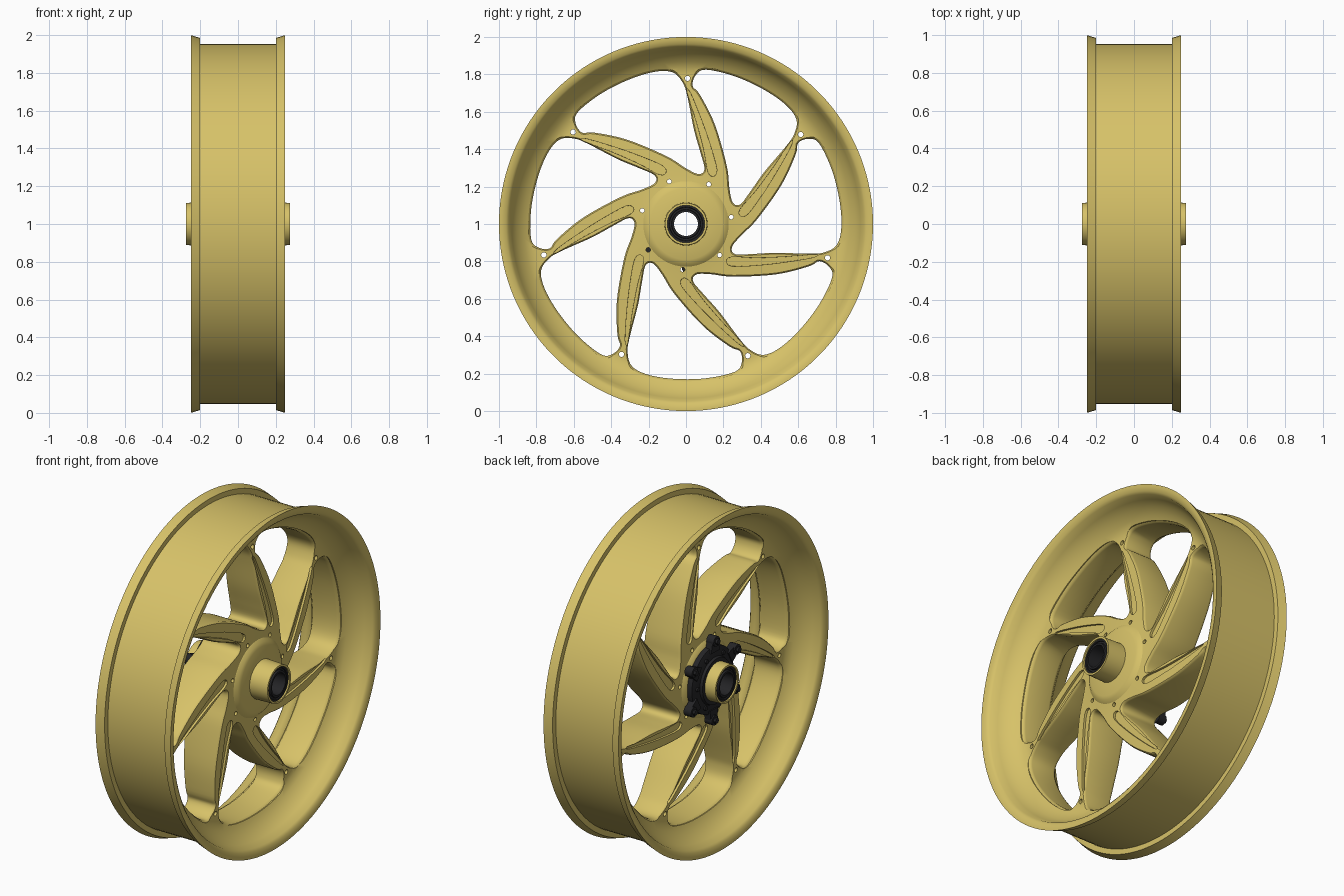
import bpy, bmesh, math
from mathutils import Vector

if "Cube" in bpy.data.objects:
    bpy.data.objects.remove(bpy.data.objects["Cube"], do_unlink=True)

SPOKES = 7
STEP = 2 * math.pi / SPOKES


def material(name, rgb, rough):
    m = bpy.data.materials.new(name)
    m.use_nodes = True
    m.diffuse_color = (*rgb, 1)
    bsdf = m.node_tree.nodes["Principled BSDF"]
    bsdf.inputs["Base Color"].default_value = (*rgb, 1)
    bsdf.inputs["Roughness"].default_value = rough
    return m


GOLD = material("gold", (0.68, 0.54, 0.14), 0.5)
BLACK = material("black", (0.018, 0.018, 0.02), 0.5)


def loft(bm, rings, loop=False):
    """Skin closed rings; join last to first when loop, else cap both ends."""
    vs = [[bm.verts.new(p) for p in ring] for ring in rings]
    n = len(vs[0])
    for a in range(len(vs) if loop else len(vs) - 1):
        r, s = vs[a], vs[(a + 1) % len(vs)]
        for i in range(n):
            j = (i + 1) % n
            bm.faces.new((r[i], r[j], s[j], s[i]))
    if not loop:
        bm.faces.new(vs[0])
        bm.faces.new(vs[-1])


def finish(bm, name, mat, triangulate=False):
    bmesh.ops.recalc_face_normals(bm, faces=bm.faces)
    if triangulate:
        bmesh.ops.triangulate(bm, faces=bm.faces)
    bmesh.ops.translate(bm, verts=bm.verts, vec=(0, 0, 1))
    me = bpy.data.meshes.new(name)
    bm.to_mesh(me)
    bm.free()
    me.materials.append(mat)
    ob = bpy.data.objects.new(name, me)
    bpy.context.collection.objects.link(ob)
    return ob


def smooth(ob, angle=32):
    bpy.ops.object.select_all(action='DESELECT')
    ob.select_set(True)
    bpy.context.view_layer.objects.active = ob
    bpy.ops.object.shade_smooth_by_angle(angle=math.radians(angle))


def turn(p, a):
    c, s = math.cos(a), math.sin(a)
    return (p[0] * c - p[1] * s, p[0] * s + p[1] * c)


def lathe(bm, profile, segments):
    """Revolve a closed (x, radius) profile about the x axis."""
    loft(bm, [[(x, *turn((r, 0), 2 * math.pi * k / segments)) for x, r in profile]
              for k in range(segments)], loop=True)


def cylinder(bm, y, z, r, x0, x1, n=16):
    ring = [turn((r, 0), 2 * math.pi * k / n) for k in range(n)]
    loft(bm, [[(x, y + a, z + b) for a, b in ring] for x in (x0, x1)])


def spline(pts, sub):
    """Closed smooth curve through 2D points."""
    out, n = [], len(pts)
    p = [Vector(q) for q in pts]
    for i in range(n):
        a, b, c, d = (p[(i + k - 1) % n] for k in range(4))
        for k in range(sub):
            t = k / sub
            out.append(0.5 * (2 * b + (c - a) * t + (2 * a - 5 * b + 4 * c - d) * t * t
                              + (3 * b - a - 3 * c + d) * t ** 3))
    return out


def grow(pts, d):
    """Offset a clockwise outline outward."""
    out = []
    for i, p in enumerate(pts):
        t = (pts[(i + 1) % len(pts)] - pts[i - 1]).normalized()
        out.append(p + Vector((-t.y, t.x)) * d)
    return out


def face_x(p):
    """Height of the spoke face at a point of the wheel plane."""
    r = min(max(math.hypot(*p), 0.27), 0.80)
    return 0.125 - 0.035 * (r - 0.27) / 0.53


# Wheel body: hub, web and rim turned in one piece
half = [(.275, .1), (.275, .112), (.158, .115), (.152, .19), (.145, .21), (.13, .228),
        (.125, .27), (.09, .80), (.096, .835), (.115, .868), (.15, .905), (.19, .932),
        (.232, .948), (.243, .962), (.25, .985), (.25, 1.0), (.2, .985), (.2, .954)]
bm = bmesh.new()
lathe(bm, half + [(-x, r) for x, r in reversed(half)], 140)
wheel = finish(bm, "wheel_body", GOLD)

# Openings between the swept spokes, with eased edges
window = spline([(.035, .74), (.055, .80), (.11, .825), (.26, .79), (.41, .722), (.53, .64),
                 (.59, .56), (.578, .48), (.53, .41), (.42, .28), (.345, .175), (.29, .105),
                 (.25, .115), (.232, .19), (.218, .31), (.155, .53), (.075, .69)], 5)
eased = [(-.016, 0), (-.004, .003), (.004, .011)]
bm = bmesh.new()
for k in range(SPOKES):
    side = []
    for dx, d in eased:
        side.append([(face_x(p) + dx, *turn(q, k * STEP))
                     for p, q in zip(window, grow(window, d))])
    side.append([(.3, *turn(q, k * STEP)) for q in grow(window, .011)])
    other = [[(-x, y, z) for x, y, z in ring] for ring in reversed(side)]
    loft(bm, other + side)
windows = finish(bm, "window_cutter", GOLD, True)

# Long shallow pockets in both spoke faces, and small drilled holes
pocket = spline([(.004, .71), (.024, .70), (.085, .55), (.13, .42), (.165, .29),
                 (.145, .255), (.117, .28), (.095, .4), (.052, .56)], 3)
bm = bmesh.new()
for k in range(SPOKES):
    for s in (1, -1):
        inner = [(s * (face_x(p) - .013), *turn(p, k * STEP)) for p in pocket]
        outer = [(s * .2, *turn(p, k * STEP)) for p in grow(pocket, .004)]
        loft(bm, [inner, outer])
    cylinder(bm, *turn((.008, .778), k * STEP), .014, -.3, .3)
    cylinder(bm, *turn((.122, .212), k * STEP), .012, -.3, .3)
details = finish(bm, "pocket_cutter", GOLD, True)

bpy.context.view_layer.objects.active = wheel
for cutter in (windows, details):
    cutter.hide_render = True
    mod = wheel.modifiers.new("cut", 'BOOLEAN')
    mod.operation = 'DIFFERENCE'
    mod.solver = 'EXACT'
    mod.object = cutter
    bpy.ops.object.modifier_apply(modifier=mod.name)
    bpy.data.objects.remove(cutter, do_unlink=True)
smooth(wheel)

# Bearings and spacer lining the axle bore
bm = bmesh.new()
lining = [(.266, .101), (.266, .09), (.26, .088), (.26, .078), (.272, .076), (.272, .064)]
lathe(bm, lining + [(-x, r) for x, r in reversed(lining)], 48)
smooth(finish(bm, "axle_bearing", BLACK))

# Drive carrier on the right side: stepped ring, arms, lugs and bolts
bm = bmesh.new()
lathe(bm, [(-.148, .113), (-.205, .113), (-.205, .135), (-.19, .14), (-.185, .175),
           (-.178, .198), (-.148, .2)], 64)
smooth(finish(bm, "carrier_ring", BLACK))

bm = bmesh.new()
for k in range(6):
    a = math.radians(92 + 60 * k)
    arm = [(.17, -.04), (.235, -.028), (.235, .028), (.17, .04)]
    loft(bm, [[(x, *turn(p, a)) for p in arm] for x in (-.152, -.192)])
    cylinder(bm, *turn((.235, 0), a), .03, -.15, -.2, 20)
    cylinder(bm, *turn((.235, 0), a), .017, -.2, -.214, 6)
    cylinder(bm, *turn((.16, 0), a + math.pi / 6), .013, -.18, -.196, 12)
smooth(finish(bm, "carrier_lugs", BLACK))
